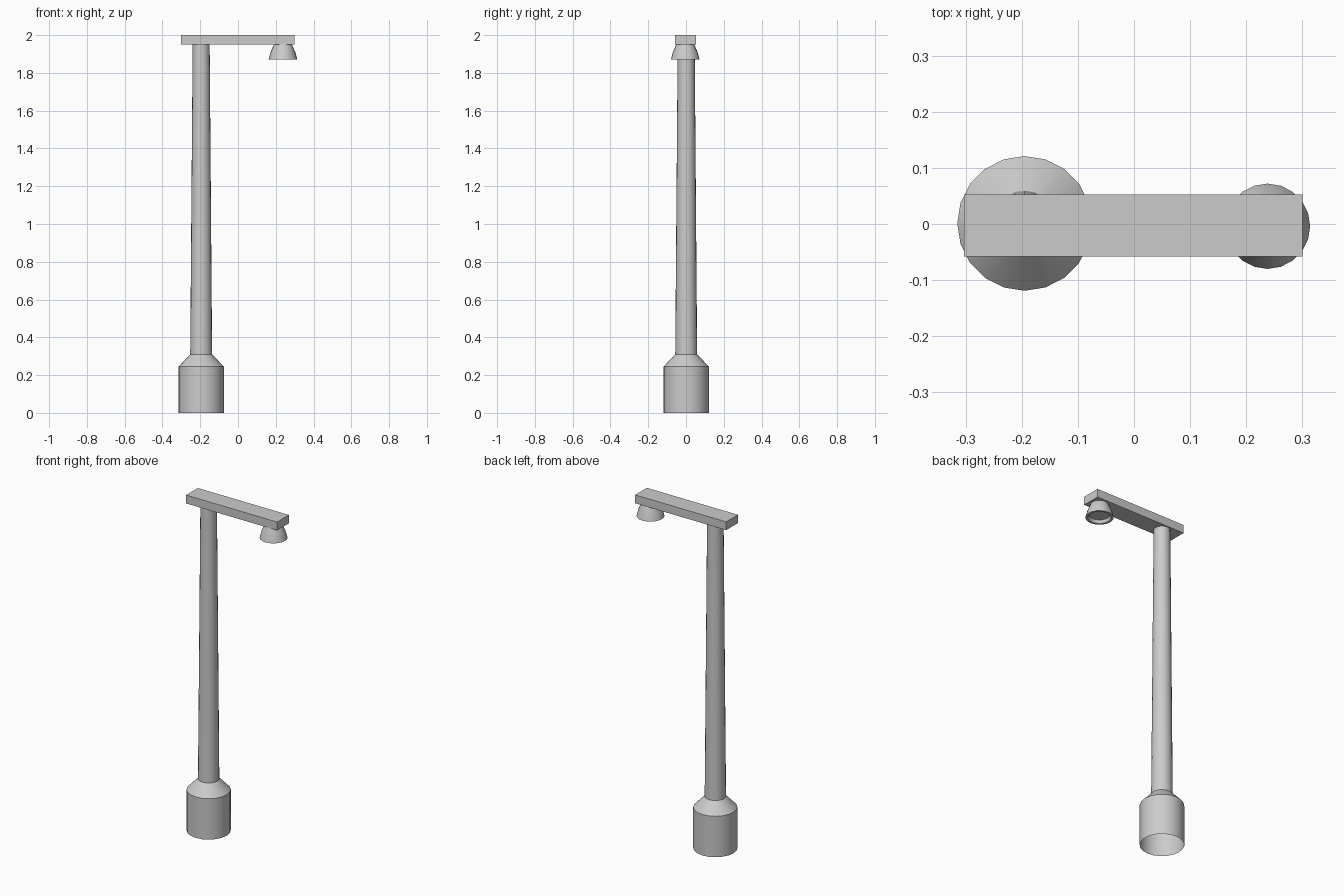
import bpy
import bmesh
import math

if "Cube" in bpy.data.objects:
    bpy.data.objects.remove(bpy.data.objects["Cube"])

SIDES = 20


def lathe(name, profile, location):
    """Revolve (radius, z) points around z; radius 0 closes to a point."""
    bm = bmesh.new()
    rings = []
    for r, z in profile:
        count = SIDES if r > 0 else 1
        rings.append([bm.verts.new((r * math.cos(2 * math.pi * i / SIDES),
                                    r * math.sin(2 * math.pi * i / SIDES), z))
                      for i in range(count)])
    for a, b in zip(rings, rings[1:]):
        for i in range(SIDES):
            j = (i + 1) % SIDES
            if len(b) == 1:
                bm.faces.new((a[i], a[j], b[0]))
            else:
                bm.faces.new((a[i], a[j], b[j], b[i]))
    return finish(name, bm, location, True)


def finish(name, bm, location, smooth):
    mesh = bpy.data.meshes.new(name)
    bm.to_mesh(mesh)
    bm.free()
    obj = bpy.data.objects.new(name, mesh)
    obj.location = location
    bpy.context.collection.objects.link(obj)
    if smooth:
        bpy.ops.object.select_all(action='DESELECT')
        obj.select_set(True)
        bpy.context.view_layer.objects.active = obj
        bpy.ops.object.shade_smooth_by_angle(angle=math.radians(30))
    return obj


# Open-bottomed base, sloped shoulder and tapering pole
lathe("post", [(0.12, 0), (0.12, 0.245), (0.058, 0.31), (0.045, 1.95)],
      (-0.195, 0.001, 0))

# Horizontal arm
bm = bmesh.new()
bmesh.ops.create_cube(bm, size=1)
bmesh.ops.scale(bm, vec=(0.603, 0.111, 0.05), verts=bm.verts)
finish("arm", bm, (-0.0015, -0.0025, 1.975), False)

# Lamp shade: flared outside, rim, recessed underside
shade = [(0, 1.888), (0.056, 1.888), (0.063, 1.87), (0.076, 1.87),
         (0.066, 1.908), (0.048, 1.95)]
# first ring is the centre point, so build from the top down
lamp = lathe("lamp_shade", shade[::-1], (0.238, -0.004, 0))
lamp.data.flip_normals()
